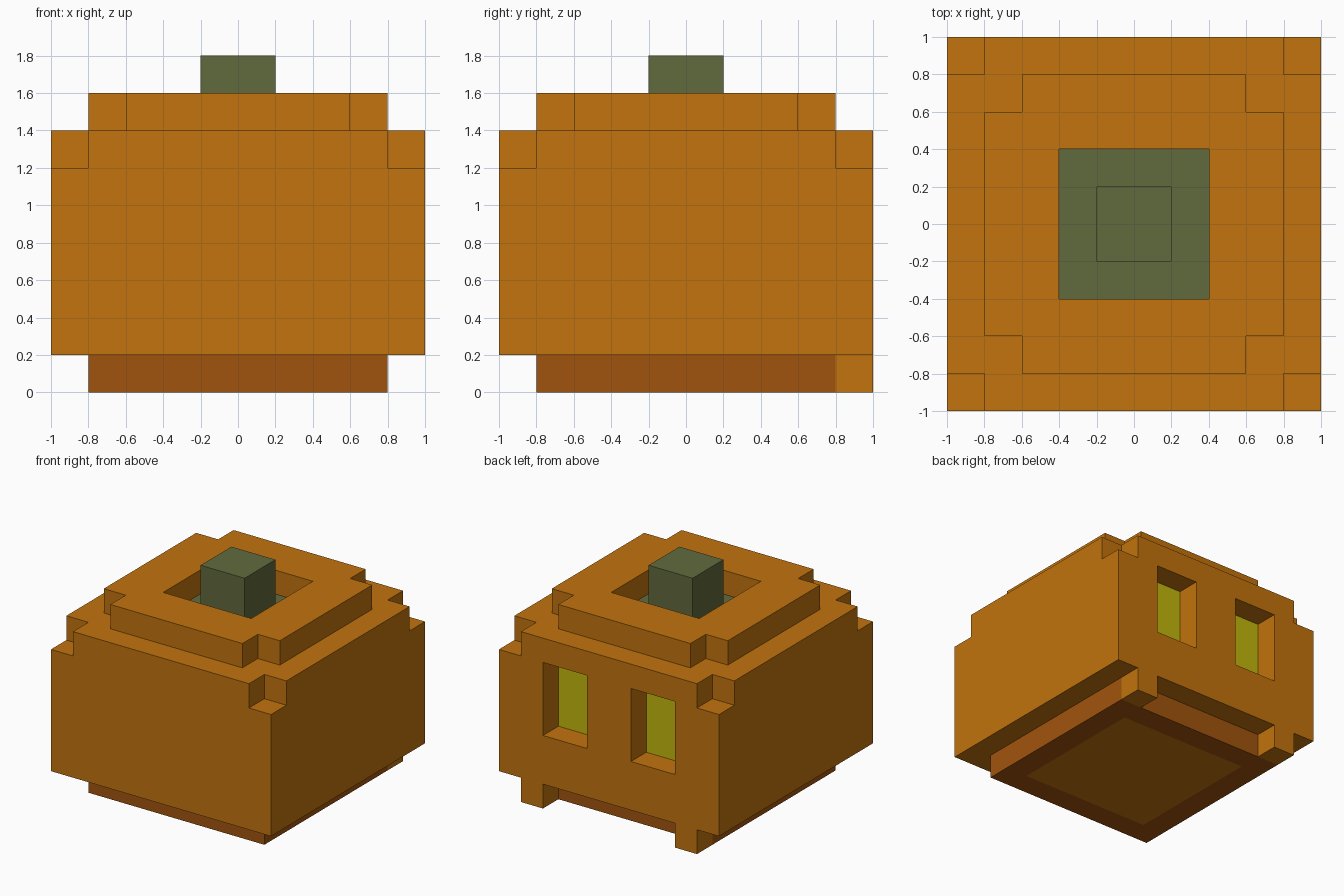
import bpy
import bmesh
from mathutils import Matrix, Vector

if "Cube" in bpy.data.objects:
    bpy.data.objects.remove(bpy.data.objects["Cube"], do_unlink=True)


def linear(c):
    c /= 255
    return c / 12.92 if c <= 0.04045 else ((c + 0.055) / 1.055) ** 2.4


def material(name, r, g, b):
    m = bpy.data.materials.new(name)
    m.use_nodes = True
    col = (linear(r), linear(g), linear(b), 1)
    m.diffuse_color = col
    bsdf = m.node_tree.nodes["Principled BSDF"]
    bsdf.inputs["Base Color"].default_value = col
    bsdf.inputs["Roughness"].default_value = 0.9
    return m


ORANGE = material("orange", 194, 115, 13)
RUST = material("dark orange", 161, 84, 13)
GREEN = material("stem green", 97, 106, 61)
YELLOW = material("window yellow", 194, 183, 13)


def boxes(name, spans, *mats):
    """One object made of boxes, each given as (low corner, high corner)."""
    bm = bmesh.new()
    for lo, hi in spans:
        lo, hi = Vector(lo), Vector(hi)
        bmesh.ops.create_cube(bm, size=1, matrix=Matrix.Translation((lo + hi) / 2)
                              @ Matrix.Diagonal((*(hi - lo), 1)))
    mesh = bpy.data.meshes.new(name)
    bm.to_mesh(mesh)
    bm.free()
    for m in mats:
        mesh.materials.append(m)
    ob = bpy.data.objects.new(name, mesh)
    bpy.context.collection.objects.link(ob)
    return ob


def cut(ob, spans):
    """Subtract boxes from an object and bake the result."""
    cutter = boxes(ob.name + "_cutter", spans, ORANGE)
    cutter.hide_render = True
    mod = ob.modifiers.new("cut", "BOOLEAN")
    mod.operation, mod.solver, mod.object = "DIFFERENCE", "EXACT", cutter
    bpy.context.view_layer.update()
    baked = bpy.data.meshes.new_from_object(
        ob.evaluated_get(bpy.context.evaluated_depsgraph_get()))
    ob.modifiers.clear()
    ob.data = baked
    bpy.data.objects.remove(cutter, do_unlink=True)


def corners(inner, outer, z0, z1):
    """Boxes at the four vertical corners, from inner to outer distance."""
    spans = []
    for sx in (-1, 1):
        for sy in (-1, 1):
            xs, ys = sorted((sx * inner, sx * outer)), sorted((sy * inner, sy * outer))
            spans.append(((xs[0], ys[0], z0), (xs[1], ys[1], z1)))
    return spans


# Body with notched top corners and two window recesses in the back
body = boxes("body", [((-1, -1, 0.2), (1, 1, 1.4))], ORANGE, YELLOW)
windows = [((x, 0.8, 0.6), (x + 0.4, 1.1, 1.2)) for x in (-0.6, 0.2)]
cut(body, corners(0.8, 1.1, 1.2, 1.5) + windows)
for p in body.data.polygons:
    lit = p.normal.y > 0.9 and abs(p.center.y - 0.8) < 0.01 and p.center.z < 1.2
    p.material_index = 1 if lit else 0

# Raised top ring with notched corners and a square opening
top_ring = boxes("top_ring", [((-0.8, -0.8, 1.4), (0.8, 0.8, 1.6))], ORANGE)
cut(top_ring, corners(0.6, 0.9, 1.3, 1.7) + [((-0.4, -0.4, 1.3), (0.4, 0.4, 1.7))])

# Stem standing on a green floor inside the opening
boxes("stem_floor", [((-0.4, -0.4, 1.398), (0.4, 0.4, 1.404))], GREEN)
boxes("stem", [((-0.2, -0.2, 1.4), (0.2, 0.2, 1.8))], GREEN)

# Base with an orange panel inset in its underside
base = boxes("base", [((-0.8, -0.8, 0), (0.8, 0.8, 0.2))], RUST, ORANGE)
bm = bmesh.new()
bm.from_mesh(base.data)
bm.normal_update()
under = [f for f in bm.faces if f.normal.z < -0.9]
bmesh.ops.inset_individual(bm, faces=under, thickness=0.2, use_even_offset=True)
for f in bm.faces:
    inside = all(abs(v.co.x) < 0.7 and abs(v.co.y) < 0.7 for v in f.verts)
    f.material_index = 1 if inside else 0
bm.to_mesh(base.data)
bm.free()

# Two small feet under the back edge
for side, x in (("left", 0.6), ("right", -0.8)):
    boxes(f"back_foot_{side}", [((x, 0.8, 0), (x + 0.2, 1, 0.2))], ORANGE)
